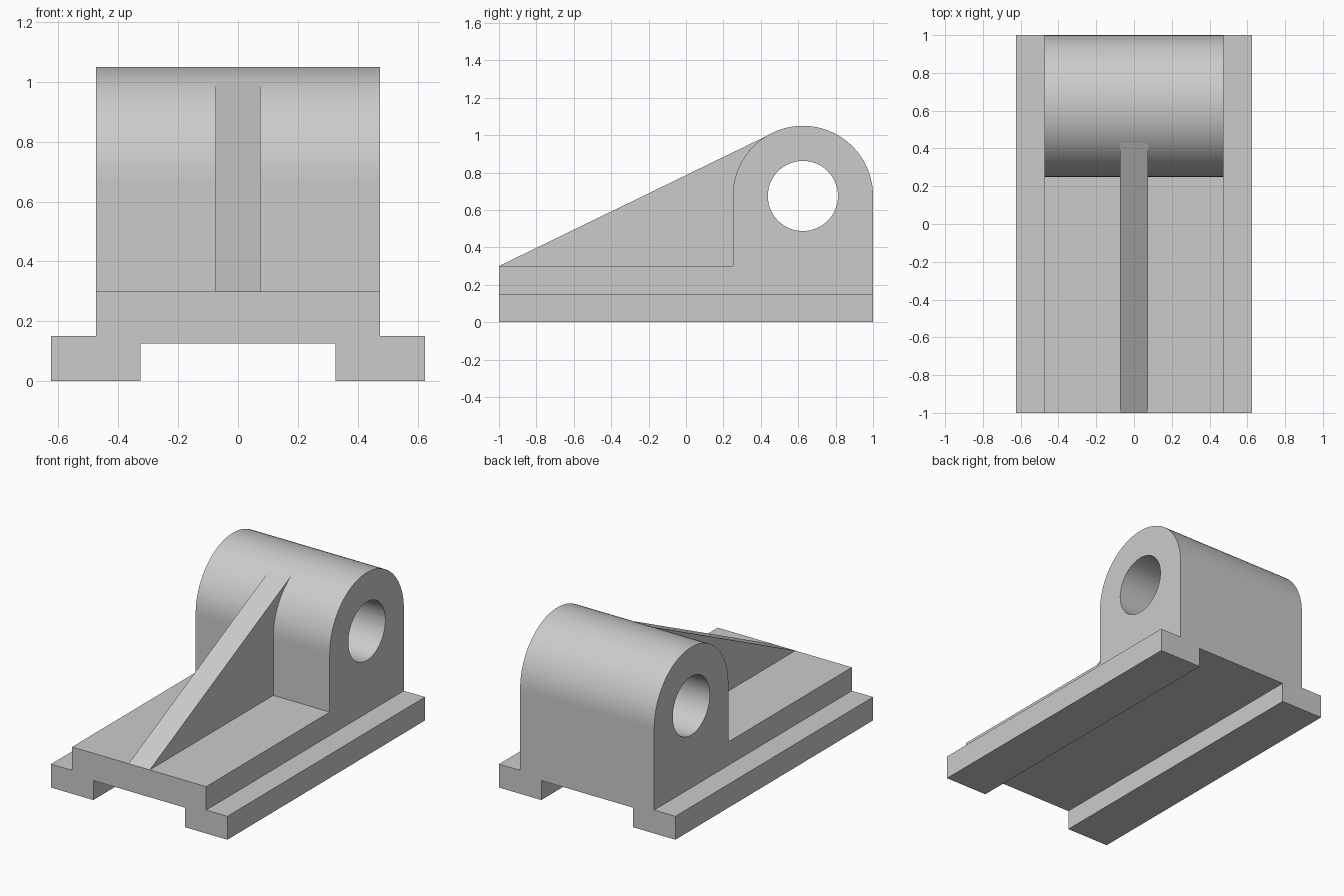
import bpy, bmesh, math
from mathutils import Vector

if "Cube" in bpy.data.objects:
    bpy.data.objects.remove(bpy.data.objects["Cube"])

AXIS_Y, AXIS_Z = 0.625, 0.675      # centre of the bore
R_OUT, R_BORE = 0.375, 0.1875

grey = bpy.data.materials.new("plain grey")
grey.diffuse_color = (0.6, 0.6, 0.6, 1)
grey.use_nodes = True
grey.node_tree.nodes["Principled BSDF"].inputs["Base Color"].default_value = grey.diffuse_color


def prism(name, loops, depth):
    """Fill closed 3D outlines (outer and holes) and extrude them along depth."""
    bm = bmesh.new()
    for pts in loops:
        vs = [bm.verts.new(p) for p in pts]
        for a, b in zip(vs, vs[1:] + vs[:1]):
            bm.edges.new((a, b))
    bmesh.ops.triangle_fill(bm, edges=bm.edges[:], use_beauty=True)
    ext = bmesh.ops.extrude_face_region(bm, geom=bm.faces[:], use_keep_orig=True)
    moved = [g for g in ext["geom"] if isinstance(g, bmesh.types.BMVert)]
    bmesh.ops.translate(bm, verts=moved, vec=Vector(depth))
    bmesh.ops.recalc_face_normals(bm, faces=bm.faces[:])
    me = bpy.data.meshes.new(name)
    bm.to_mesh(me)
    bm.free()
    me.materials.append(grey)
    ob = bpy.data.objects.new(name, me)
    bpy.context.collection.objects.link(ob)
    return ob


def arc(r, start, end, n):
    return [(AXIS_Y + r * math.cos(start + (end - start) * i / n),
             AXIS_Z + r * math.sin(start + (end - start) * i / n)) for i in range(n + 1)]


def side_prism(name, loops, half):
    """Prism from (y, z) outlines, centred on x."""
    return prism(name, [[(-half, y, z) for y, z in l] for l in loops], (2 * half, 0, 0))


# stepped base with a channel underneath
half = [(0.325, 0.125), (0.325, 0), (0.625, 0), (0.625, 0.15), (0.475, 0.15), (0.475, 0.3)]
section = half + [(-x, z) for x, z in reversed(half)]
bracket = prism("bearing_bracket", [[(x, -1, z) for x, z in section]], (0, 2, 0))

# round-topped housing with the bore through it
outer = arc(R_OUT, 0, math.pi, 48) + [(0.25, 0.2), (1.0, 0.2)]
bore = arc(R_BORE, 0, 2 * math.pi, 64)[:-1]
housing = side_prism("bore_housing", [outer, bore], 0.475)

# sloping centre rib, tangent to the housing
rib = side_prism("rib", [[(-1, 0.2), (-1, 0.3), (0.43, 0.995), (0.43, 0.2)]], 0.075)

# fuse the parts into one solid
for part in (housing, rib):
    mod = bracket.modifiers.new("join " + part.name, "BOOLEAN")
    mod.operation, mod.solver, mod.object = "UNION", "EXACT", part
bpy.context.view_layer.update()
fused = bpy.data.meshes.new_from_object(
    bracket.evaluated_get(bpy.context.evaluated_depsgraph_get()))
bracket.modifiers.clear()
bracket.data = fused
for part in (housing, rib):
    bpy.data.objects.remove(part)

# merge flat triangles, then smooth only the cylindrical faces
bm = bmesh.new()
bm.from_mesh(fused)
bmesh.ops.dissolve_limit(bm, angle_limit=math.radians(0.2),
                         verts=bm.verts[:], edges=bm.edges[:])
for f in bm.faces:
    on_cylinder = any(all(abs(math.hypot(v.co.y - AXIS_Y, v.co.z - AXIS_Z) - r) < 0.004
                          for v in f.verts) for r in (R_OUT, R_BORE))
    f.smooth = on_cylinder and abs(f.normal.x) < 0.1
bm.to_mesh(fused)
bm.free()
